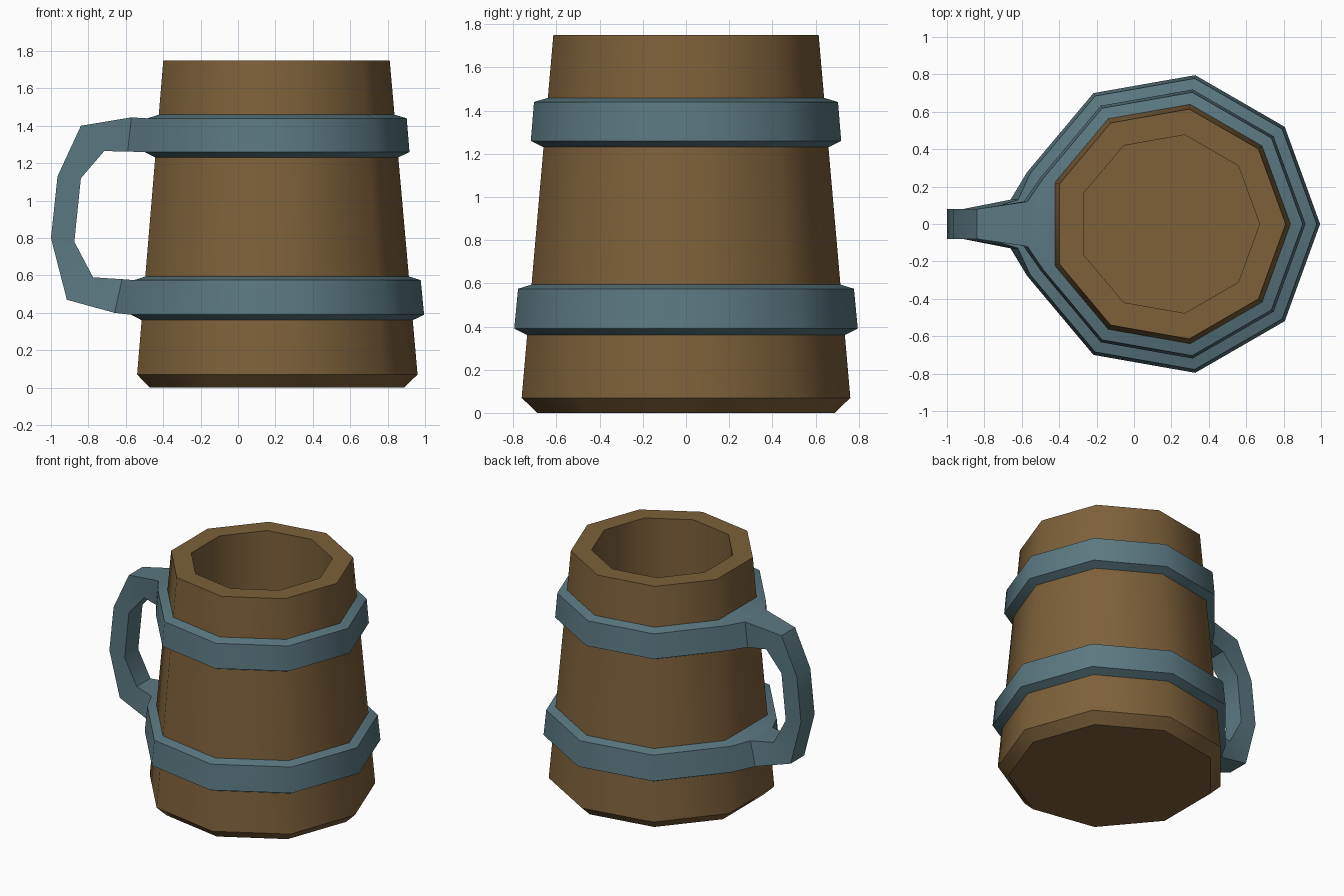
import bpy, bmesh
from math import sin, cos, pi

SIDES = 9
CX = 0.187                      # axis of the cup
FLAT = cos(pi / SIDES)          # the flat side faces the handle
HALF = sin(pi / SIDES)

old = bpy.data.objects.get("Cube")
if old:
    bpy.data.objects.remove(old, do_unlink=True)


def material(name, rgb):
    m = bpy.data.materials.new(name)
    m.use_nodes = True
    m.diffuse_color = (*rgb, 1)
    bsdf = m.node_tree.nodes["Principled BSDF"]
    bsdf.inputs["Base Color"].default_value = (*rgb, 1)
    bsdf.inputs["Roughness"].default_value = 0.8
    return m


def ring(bm, r, z):
    return [bm.verts.new((CX + r * cos(2 * pi * i / SIDES),
                          r * sin(2 * pi * i / SIDES), z)) for i in range(SIDES)]


def bridge(bm, a, b, skip=-1):
    n = len(a)
    for i in range(n):
        if i != skip:
            bm.faces.new((a[i], a[(i + 1) % n], b[(i + 1) % n], b[i]))


def finish(bm, name, mat):
    bmesh.ops.remove_doubles(bm, verts=bm.verts[:], dist=0.0005)
    bmesh.ops.recalc_face_normals(bm, faces=bm.faces[:])
    mesh = bpy.data.meshes.new(name)
    bm.to_mesh(mesh)
    bm.free()
    mesh.materials.append(mat)
    ob = bpy.data.objects.new(name, mesh)
    bpy.context.collection.objects.link(ob)
    bpy.ops.object.select_all(action='DESELECT')
    ob.select_set(True)
    bpy.context.view_layer.objects.active = ob
    bpy.ops.object.shade_smooth_by_angle(angle=0.72)
    return ob


wood = material("brown wood", (0.205, 0.117, 0.042))
steel = material("blue grey metal", (0.102, 0.188, 0.216))

# Wooden cup: outside, rim, inside wall and floor
bm = bmesh.new()
rings = [ring(bm, r, z) for r, z in
         ((0.70, 0), (0.773, 0.07), (0.624, 1.75), (0.484, 1.75), (0.484, 0.15))]
for a, b in zip(rings, rings[1:]):
    bridge(bm, a, b)
bm.faces.new(rings[0])
bm.faces.new(rings[-1])
finish(bm, "wooden_cup", wood)

# Metal hoops, each left open on the side where the handle joins
LOWER = ((0.746, 0.36), (0.808, 0.39), (0.79, 0.575), (0.724, 0.595))
UPPER = ((0.668, 1.23), (0.73, 1.26), (0.715, 1.44), (0.648, 1.46))
bm = bmesh.new()
for profile in (LOWER, UPPER):
    rings = [ring(bm, r, z) for r, z in profile]
    for k in range(4):
        bridge(bm, rings[k], rings[(k + 1) % 4], skip=SIDES // 2 if k == 1 else -1)


# Handle: cross-sections swept from the upper hoop round to the lower one
def joint(outer, inner):
    return [(CX - r * FLAT, s * r * HALF, z)
            for (r, z), s in ((outer, 1), (outer, -1), (inner, -1), (inner, 1))]


def section(xo, zo, xi, zi, w):
    return [(xo, w, zo), (xo, -w, zo), (xi, -w, zi), (xi, w, zi)]


sections = [
    joint(UPPER[2], UPPER[1]),
    section(-0.57, 1.445, -0.59, 1.262, 0.12),
    section(-0.84, 1.40, -0.715, 1.265, 0.08),
    section(-0.965, 1.13, -0.84, 1.12, 0.08),
    section(-1.0, 0.80, -0.875, 0.78, 0.08),
    section(-0.915, 0.47, -0.775, 0.59, 0.08),
    section(-0.66, 0.40, -0.62, 0.58, 0.13),
    joint(LOWER[1], LOWER[2]),
]
loops = [[bm.verts.new(p) for p in s] for s in sections]
for a, b in zip(loops, loops[1:]):
    bridge(bm, a, b)
finish(bm, "metal_hoops_and_handle", steel)
